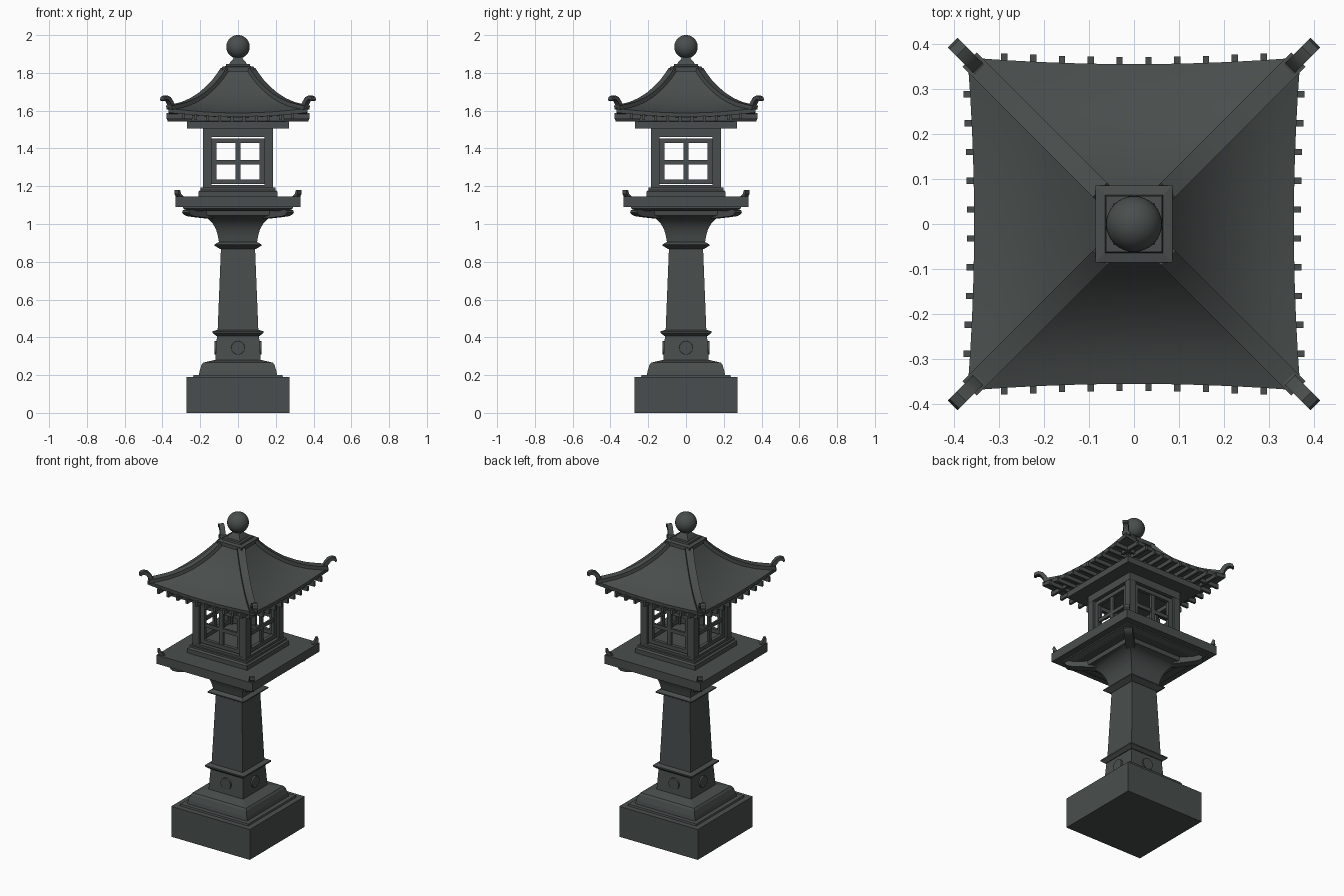
import bpy, bmesh, math
from mathutils import Matrix, Vector

cube = bpy.data.objects.get("Cube")
if cube:
    bpy.data.objects.remove(cube, do_unlink=True)

STONE = (0.066, 0.076, 0.074, 1)
stone = bpy.data.materials.new("dark_grey_stone")
stone.use_nodes = True
stone.diffuse_color = STONE
stone.node_tree.nodes["Principled BSDF"].inputs["Base Color"].default_value = STONE

QUARTERS = [Matrix.Rotation(i * math.pi / 2, 4, 'Z') for i in range(4)]


def finish(name, bm, smooth=False):
    """Turn a bmesh into a stone object."""
    bmesh.ops.recalc_face_normals(bm, faces=bm.faces)
    mesh = bpy.data.meshes.new(name)
    bm.to_mesh(mesh)
    bm.free()
    mesh.materials.append(stone)
    obj = bpy.data.objects.new(name, mesh)
    bpy.context.scene.collection.objects.link(obj)
    if smooth:
        bpy.ops.object.select_all(action='DESELECT')
        obj.select_set(True)
        bpy.context.view_layer.objects.active = obj
        bpy.ops.object.shade_smooth_by_angle(angle=math.radians(35))
    return obj


def skin(bm, rings):
    """Bridge equal closed rings of points and cap both ends."""
    rows = [[bm.verts.new(p) for p in ring] for ring in rings]
    n = len(rows[0])
    for a, b in zip(rows, rows[1:]):
        for i in range(n):
            j = (i + 1) % n
            bm.faces.new((a[i], a[j], b[j], b[i]))
    bm.faces.new(rows[0])
    bm.faces.new(rows[-1])


def square_loft(name, profile, smooth=False):
    """Stack of square sections given as (half width, height)."""
    bm = bmesh.new()
    skin(bm, [[(x * h, y * h, z) for x, y in ((-1, -1), (1, -1), (1, 1), (-1, 1))]
              for h, z in profile])
    return finish(name, bm, smooth)


def add_box(bm, x, y, z, turn=Matrix()):
    """Box between pairs of limits, optionally turned."""
    size = [b - a for a, b in (x, y, z)]
    mid = [(a + b) / 2 for a, b in (x, y, z)]
    bmesh.ops.create_cube(bm, size=1, matrix=turn @ Matrix.Translation(mid)
                          @ Matrix.Diagonal((*size, 1)))


def corner_sweep(name, path, width):
    """Bar along each diagonal; path points are (offset on x and y, height, thickness)."""
    bm = bmesh.new()
    pts = [Vector((d * math.sqrt(2), z)) for d, z, _ in path]
    rings = []
    for i, p in enumerate(pts):
        run = (pts[min(i + 1, len(pts) - 1)] - pts[max(i - 1, 0)]).normalized()
        normal = Vector((-run.y, run.x)) * path[i][2] / 2
        lo, hi = p - normal, p + normal
        w = width / 2
        rings.append([Vector((lo.x, -w, lo.y)), Vector((lo.x, w, lo.y)),
                      Vector((hi.x, w, hi.y)), Vector((hi.x, -w, hi.y))])
    for q in QUARTERS:
        turn = q @ Matrix.Rotation(math.pi / 4, 4, 'Z')
        skin(bm, [[turn @ v for v in ring] for ring in rings])
    return finish(name, bm, True)


# Base and pedestal
square_loft("base_block", [(.272, 0), (.272, .19)])
square_loft("base_lip", [(.238, .19), (.235, .2)])
square_loft("base_moulding", [(.207, .2), (.203, .222), (.193, .255), (.185, .266), (.12, .281)])
square_loft("pedestal", [(.12, .28), (.111, .415)])
square_loft("lower_band", [(.116, .408), (.135, .424), (.135, .432), (.108, .44)])

# Round bosses on the pedestal
bm = bmesh.new()
for q in QUARTERS:
    bmesh.ops.create_cone(bm, cap_ends=True, segments=32, radius1=.037, radius2=.035, depth=.02,
                          matrix=q @ Matrix.Translation((0, -.114, .345))
                          @ Matrix.Rotation(math.pi / 2, 4, 'X'))
finish("pedestal_bosses", bm, True)

# Column and flared capital
square_loft("column", [(.108, .43), (.09, .88)])
square_loft("upper_band", [(.095, .868), (.124, .885), (.124, .892), (.1, .905)])
square_loft("capital", [(.1, .9), (.106, .935), (.116, .97), (.132, 1.0), (.156, 1.026),
                        (.186, 1.042), (.2, 1.045), (.205, 1.075)], True)
corner_sweep("capital_brackets", [(.15, 1.054, .05), (.21, 1.058, .045), (.25, 1.06, .038),
                                  (.268, 1.063, .028), (.277, 1.066, .01)], .05)

# Platform with upturned corners
square_loft("platform_underside", [(.255, 1.07), (.29, 1.082), (.29, 1.092)])
square_loft("platform", [(.332, 1.09), (.332, 1.145)])
corner_sweep("platform_horns", [(.3, 1.143, .006), (.314, 1.15, .018),
                                (.32, 1.163, .02), (.322, 1.18, .012)], .03)
square_loft("lantern_plinth", [(.208, 1.145), (.208, 1.172), (.198, 1.18), (.198, 1.192)])

# Lantern chamber: corner posts, beams and window lattices
square_loft("chamber_sill", [(.186, 1.19), (.186, 1.206)])
square_loft("chamber_beam", [(.186, 1.46), (.186, 1.51)])
posts, windows = bmesh.new(), bmesh.new()
for q in QUARTERS:
    add_box(posts, (.14, .185), (-.185, -.14), (1.2, 1.47), q)
    depth = (-.172, -.15)
    for side in (-1, 1):
        add_box(windows, sorted((side * .113, side * .141)), depth, (1.212, 1.453), q)
    for z in ((1.212, 1.236), (1.428, 1.453)):
        add_box(windows, (-.113, .113), depth, z, q)
    add_box(windows, (-.013, .013), (-.168, -.154), (1.236, 1.428), q)
    add_box(windows, (-.113, .113), (-.167, -.155), (1.315, 1.338), q)
finish("chamber_posts", posts)
finish("window_lattices", windows)

# Roof: square rings that sag and draw in midway along each side
square_loft("roof_plate", [(.27, 1.505), (.27, 1.542), (.245, 1.545), (.245, 1.575)])
HIP = [(.07, 1.815), (.09, 1.785), (.115, 1.752), (.15, 1.715), (.19, 1.68),
       (.235, 1.652), (.28, 1.632), (.325, 1.62), (.37, 1.613)]
SEGMENTS = 16


def roof_ring(half, z):
    ring = []
    pull = (half / .37) ** 2
    for q in QUARTERS:
        for i in range(SEGMENTS):
            u = 2 * i / SEGMENTS - 1
            bow = (1 - u * u) * pull
            inset = half * (1 - .04 * bow)
            ring.append(q @ Vector((u * half, -inset, z - .025 * bow)))
    return ring


bm = bmesh.new()
skin(bm, [roof_ring(h, z) for h, z in HIP + [(.368, 1.59), (.24, 1.575)]])
finish("roof", bm, True)

# Rafter ends under the eaves
bm = bmesh.new()
for q in QUARTERS:
    for i in range(10):
        x = (i - 4.5) * .064
        rise = .18 * x * x
        add_box(bm, (x - .007, x + .007), (-.371 - .1 * x * x, -.24),
                (1.542 + rise, 1.572 + rise), q)
finish("rafters", bm)

# Hip ridges and curled corner tips
corner_sweep("hip_ridges", [(d, z + .004, .022) for d, z in HIP[:-1]] + [(.364, 1.616, .022)], .044)
corner_sweep("ridge_curls", [(.335, 1.616, .022), (.352, 1.624, .024), (.361, 1.645, .024),
                             (.371, 1.663, .022), (.384, 1.67, .02), (.395, 1.665, .018),
                             (.399, 1.653, .012)], .03)

# Finial
square_loft("finial_cap", [(.085, 1.808), (.085, 1.832), (.064, 1.836), (.062, 1.847)])
square_loft("finial_neck", [(.046, 1.846), (.042, 1.858), (.026, 1.872), (.02, 1.895)], True)
bm = bmesh.new()
bmesh.ops.create_uvsphere(bm, u_segments=32, v_segments=20, radius=.062,
                          matrix=Matrix.Translation((0, 0, 1.938)))
finish("finial_ball", bm, True)
